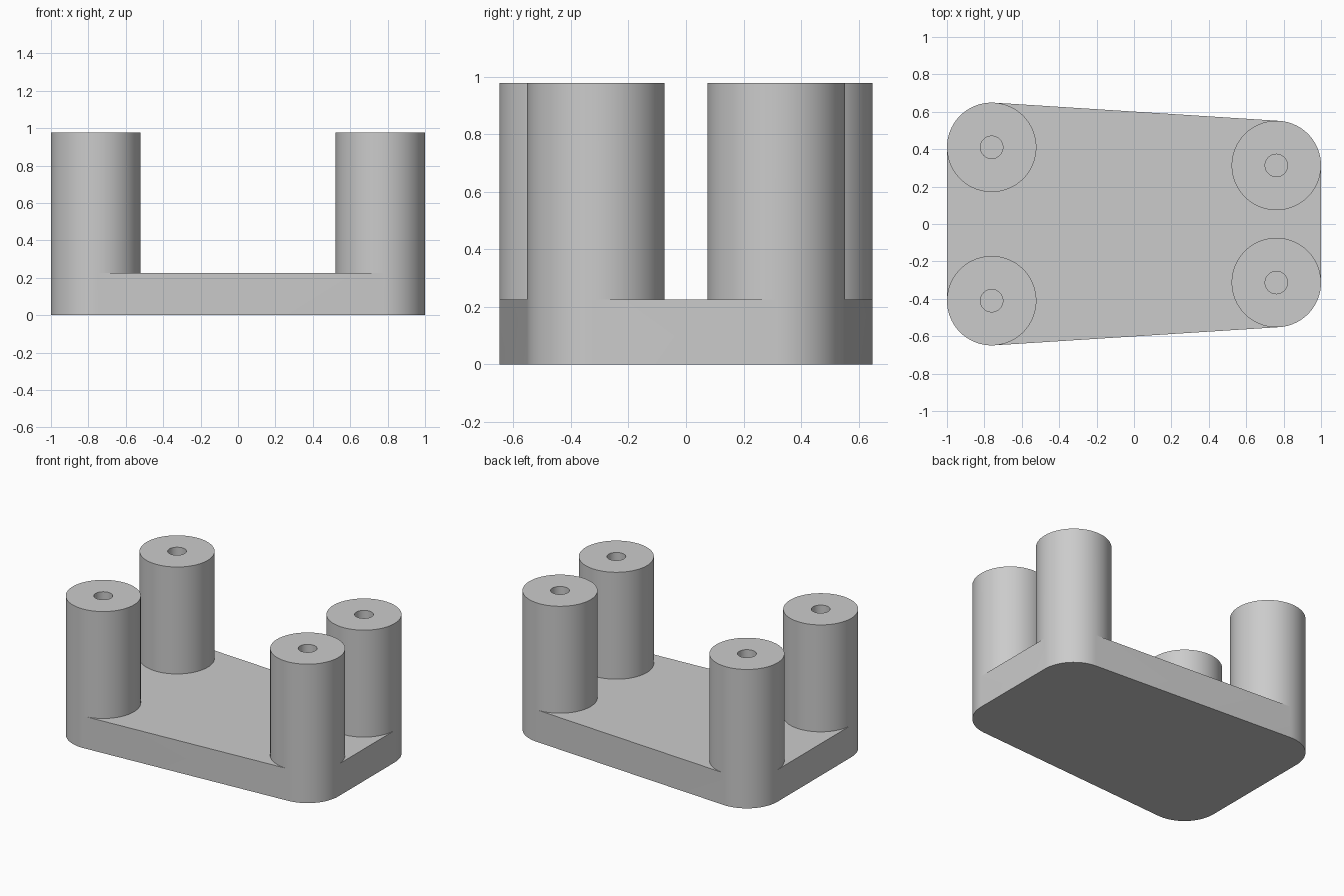
import bpy, bmesh
from math import cos, sin, pi

if "Cube" in bpy.data.objects:
    bpy.data.objects.remove(bpy.data.objects["Cube"])

N = 96               # segments per post
R, HOLE = 0.239, 0.06
PLATE, TOP, FLOOR = 0.225, 0.977, 0.225
T = 23               # segment where the sloped sides touch the posts

# centre x, centre y, first and last segment of the arc on the plate outline
posts = [(-0.761, -0.41, N // 2, N - T), (0.761, -0.313, N - T, N),
         (0.761, 0.313, 0, T), (-0.761, 0.41, T, N // 2)]

bm = bmesh.new()


def ring(x, y, r, z):
    return [bm.verts.new((x + r * cos(2 * pi * i / N), y + r * sin(2 * pi * i / N), z))
            for i in range(N)]


def bridge(a, b):
    for i in range(len(a)):
        j = (i + 1) % len(a)
        bm.faces.new((a[i], a[j], b[j], b[i]))


outline, deck = [], []
for x, y, start, end in posts:
    # post wall, rim and blind screw hole
    base, top = ring(x, y, R, PLATE), ring(x, y, R, TOP)
    rim, floor = ring(x, y, HOLE, TOP), ring(x, y, HOLE, FLOOR)
    bridge(base, top)
    bridge(top, rim)
    bridge(rim, floor)
    bm.faces.new(floor)
    # outer arc joins the plate edge, inner arc trims the deck
    outline += [base[i % N] for i in range(start, end + 1)]
    deck += [base[i % N] for i in range(start, end - N - 1, -1)]

# base plate: deck, side wall and underside
bottom = [bm.verts.new((v.co.x, v.co.y, 0)) for v in outline]
bridge(bottom, outline)
bm.faces.new(deck)
bm.faces.new(bottom[::-1])

bmesh.ops.recalc_face_normals(bm, faces=bm.faces)
mesh = bpy.data.meshes.new("plate_with_posts")
bm.to_mesh(mesh)
bm.free()
obj = bpy.data.objects.new("plate_with_posts", mesh)
bpy.context.collection.objects.link(obj)
bpy.context.view_layer.objects.active = obj
obj.select_set(True)
bpy.ops.object.shade_smooth_by_angle(angle=pi / 6)
